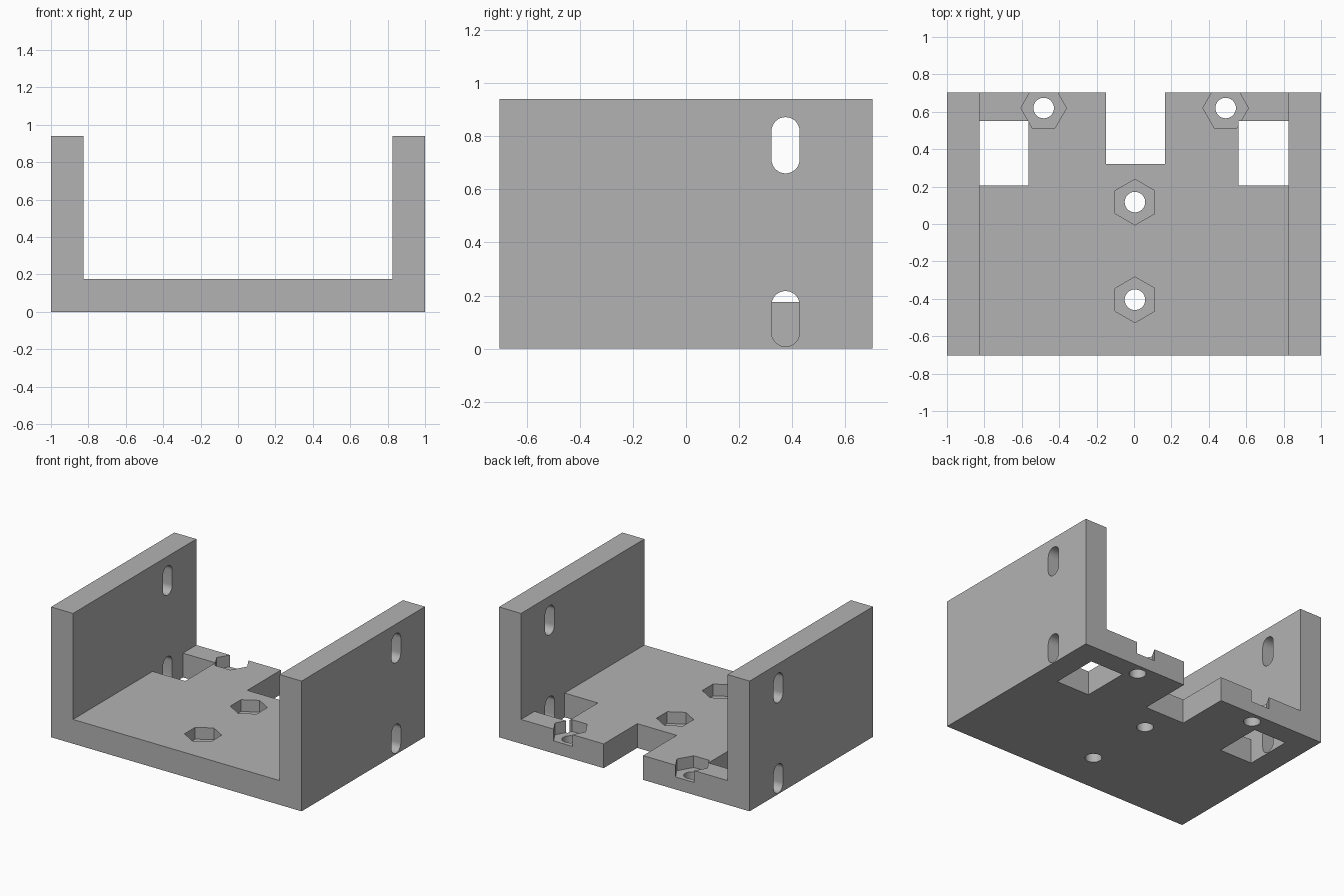
import bpy, bmesh, math
from mathutils import Matrix

if "Cube" in bpy.data.objects:
    bpy.data.objects.remove(bpy.data.objects["Cube"], do_unlink=True)

grey = bpy.data.materials.new("plain grey")
grey.use_nodes = True
COLOUR = (0.45, 0.45, 0.45, 1)
grey.diffuse_color = COLOUR
grey.node_tree.nodes["Principled BSDF"].inputs["Base Color"].default_value = COLOUR

DEPTH, HEIGHT, FLOOR, INNER = 0.703, 0.94, 0.175, 0.825


def prism(name, points, start, end, matrix=Matrix()):
    """Extrude a 2D outline along local z from start to end."""
    bm = bmesh.new()
    face = bm.faces.new([bm.verts.new((a, b, start)) for a, b in points])
    new = bmesh.ops.extrude_face_region(bm, geom=[face])["geom"]
    tops = [v for v in new if isinstance(v, bmesh.types.BMVert)]
    bmesh.ops.translate(bm, verts=tops, vec=(0, 0, end - start))
    bmesh.ops.transform(bm, matrix=matrix, verts=bm.verts)
    bmesh.ops.recalc_face_normals(bm, faces=bm.faces)
    mesh = bpy.data.meshes.new(name)
    bm.to_mesh(mesh)
    bm.free()
    mesh.materials.append(grey)
    obj = bpy.data.objects.new(name, mesh)
    bpy.context.collection.objects.link(obj)
    return obj


def arc(cx, cy, r, n, first=0.0, sweep=math.tau, closed=True):
    steps = n if closed else n - 1
    return [(cx + r * math.cos(first + sweep * i / steps),
             cy + r * math.sin(first + sweep * i / steps)) for i in range(n)]


def rect(x0, x1, y0, y1):
    return [(x0, y0), (x1, y0), (x1, y1), (x0, y1)]


# U-shaped bracket body, profile in x-z swept along y
half = [(1, 0), (1, HEIGHT), (INNER, HEIGHT), (INNER, FLOOR)]
outline = half + [(-x, z) for x, z in reversed(half)]
upright = Matrix.Rotation(math.pi / 2, 4, "X")
bracket = prism("bracket", outline, -DEPTH, DEPTH, upright)


def cut(name, points, start, end, matrix=Matrix()):
    cutter = prism(name, points, start, end, matrix)
    cutter.hide_render = True
    mod = bracket.modifiers.new(name, "BOOLEAN")
    mod.operation, mod.solver, mod.object = "DIFFERENCE", "EXACT", cutter
    bpy.context.view_layer.objects.active = bracket
    bpy.ops.object.modifier_apply(modifier=name)
    bpy.data.objects.remove(cutter, do_unlink=True)


# Rear notch and the two floor windows beside the walls
cut("rear_notch", rect(-0.15, 0.165, 0.32, 1), -0.1, 0.3)
cut("window_right", rect(-INNER, -0.565, 0.205, 0.55), -0.1, FLOOR + 0.02)
cut("window_left", rect(0.56, INNER, 0.205, 0.55), -0.1, FLOOR + 0.02)

# Screw holes with hexagonal nut pockets
for i, (x, y, turn) in enumerate([(0.005, 0.117, math.pi / 6), (0.005, -0.405, math.pi / 6),
                                  (-0.483, 0.62, 0), (0.49, 0.62, 0)]):
    cut(f"nut_pocket_{i}", arc(x, y, 0.122, 6, turn), 0.09, 0.3)
    cut(f"screw_hole_{i}", arc(x, y, 0.055, 32), -0.1, 0.3)

# Vertical slots through both side walls
sideways = Matrix(((0, 0, 1, 0), (1, 0, 0, 0), (0, 1, 0, 0), (0, 0, 0, 1)))
R = 0.053
for z0, z1 in [(0.008, 0.217), (0.66, 0.872)]:
    slot = (arc(0.375, z1 - R, R, 17, 0, math.pi, False)
            + arc(0.375, z0 + R, R, 17, math.pi, math.pi, False))
    for side, (a, b) in {"right": (-1.1, -INNER + 0.01), "left": (INNER - 0.01, 1.1)}.items():
        cut(f"slot_{side}", slot, a, b, sideways)

bpy.ops.object.select_all(action="DESELECT")
bracket.select_set(True)
bpy.context.view_layer.objects.active = bracket
bpy.ops.object.shade_smooth_by_angle(angle=math.radians(30))
